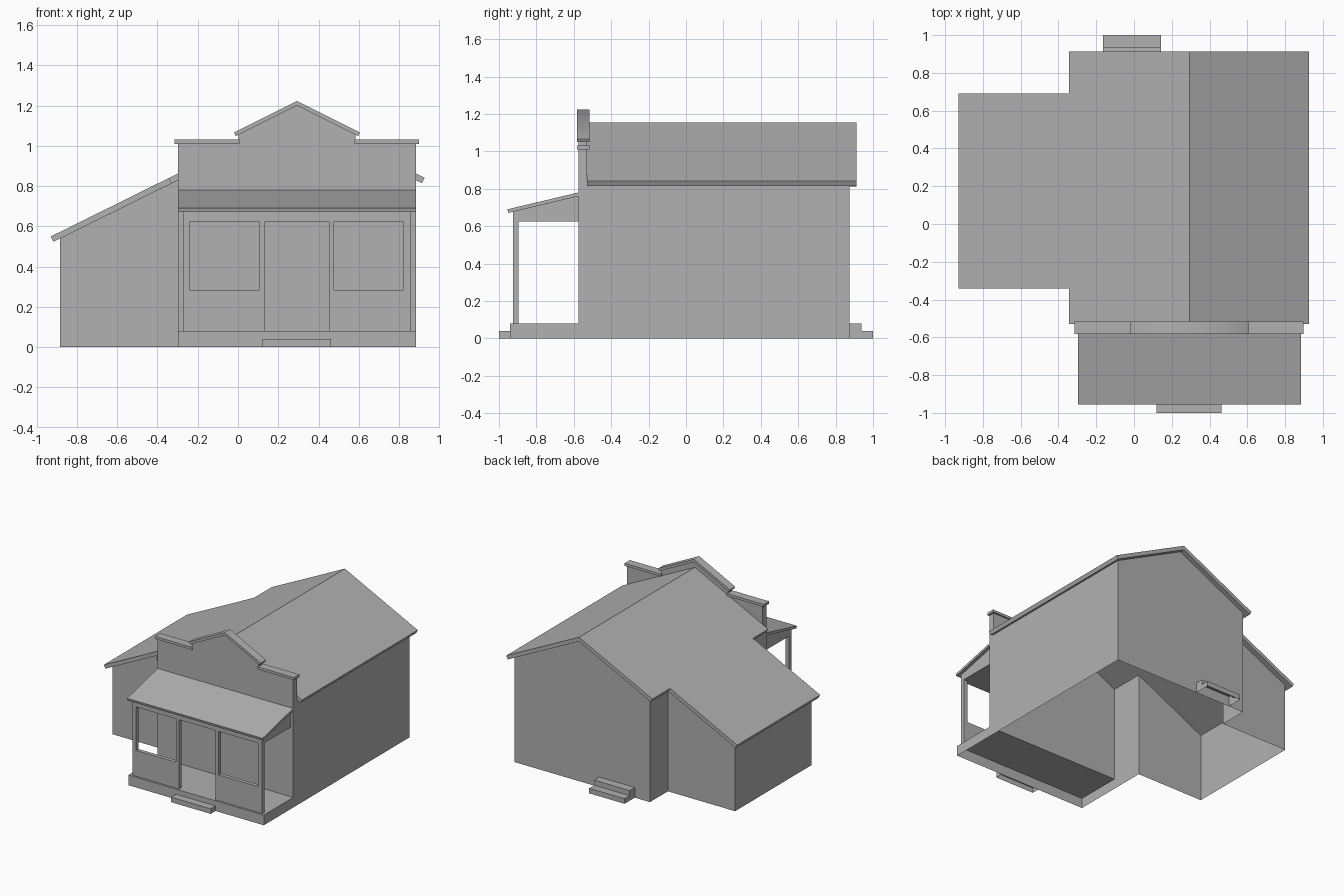
import bpy, bmesh, math
from mathutils import Vector

if "Cube" in bpy.data.objects:
    bpy.data.objects.remove(bpy.data.objects["Cube"])

RIDGE_X, RIDGE_Z, SLOPE = 0.293, 1.155, 0.495
X0, X1, FRONT, BACK = -0.297, 0.883, -0.575, 0.873

grey = bpy.data.materials.new("dark_grey")
grey.diffuse_color = (0.44, 0.44, 0.44, 1)
grey.use_nodes = True
grey.node_tree.nodes["Principled BSDF"].inputs["Base Color"].default_value = grey.diffuse_color


def finish(name, bm, recalc=True, drop=()):
    """Make the object, leaving out faces that point along a drop direction."""
    if recalc:
        bmesh.ops.recalc_face_normals(bm, faces=bm.faces)
    bm.normal_update()
    unwanted = [f for f in bm.faces if any(f.normal.dot(Vector(d)) > 0.8 for d in drop)]
    bmesh.ops.delete(bm, geom=unwanted, context='FACES')
    mesh = bpy.data.meshes.new(name)
    bm.to_mesh(mesh)
    bm.free()
    mesh.materials.append(grey)
    ob = bpy.data.objects.new(name, mesh)
    bpy.context.collection.objects.link(ob)
    return ob


def prism(name, profile, lo, hi, axis='y', drop=()):
    """Extrude an (a, z) profile along x or y."""
    bm = bmesh.new()
    place = (lambda a, z, t: (a, t, z)) if axis == 'y' else (lambda a, z, t: (t, a, z))
    face = bm.faces.new([bm.verts.new(place(a, z, lo)) for a, z in profile])
    ext = bmesh.ops.extrude_face_region(bm, geom=[face], use_keep_orig=True)
    verts = [g for g in ext['geom'] if isinstance(g, bmesh.types.BMVert)]
    bmesh.ops.translate(bm, verts=verts, vec=Vector(place(0, 0, hi - lo)))
    return finish(name, bm, drop=drop)


def box(name, x0, x1, y0, y1, z0, z1, drop=()):
    return prism(name, [(x0, z0), (x1, z0), (x1, z1), (x0, z1)], y0, y1, drop=drop)


def slope_pts(x, apex, slope, thick):
    """Top and square-cut underside point of a gable slab ending at x."""
    side = 1 if x > RIDGE_X else -1
    n = Vector((-side * slope, -1)).normalized() * thick
    z = apex - abs(x - RIDGE_X) * slope
    return (x, z), (x + n.x, z + n.y)


def gable(left, right, apex, slope, thick):
    lt, lb = slope_pts(left, apex, slope, thick)
    rt, rb = slope_pts(right, apex, slope, thick)
    drop = thick * (1 + slope * slope) ** 0.5
    return [lt, lb, (RIDGE_X, apex - drop), rb, rt, (RIDGE_X, apex)]


def under(x):
    """Height of the roof underside."""
    return RIDGE_Z - 0.0335 - abs(x - RIDGE_X) * SLOPE


DOWN, REAR, FWD = (0, 0, -1), (0, 1, 0), (0, -1, 0)

# House walls: thin shell, open below, tops following the roof underside
plan = [(X1, FRONT), (X1, BACK), (RIDGE_X, BACK), (X0, BACK), (X0, 0.65),
        (-0.883, 0.65), (-0.883, -0.30), (X0, -0.30), (X0, FRONT)]
bm = bmesh.new()
low = [bm.verts.new((x, y, 0)) for x, y in plan]
top = [bm.verts.new((x, y, under(x))) for x, y in plan]
for i in range(len(plan) - 1):
    bm.faces.new((low[i], low[i + 1], top[i + 1], top[i]))
bmesh.ops.dissolve_limit(bm, angle_limit=0.01, verts=bm.verts, edges=bm.edges)
finish("house_walls", bm, recalc=False)

# Front wall above the deck, rising into a stepped gable
half = [(0.59, 1.01), (0.29, 1.01), (0.29, 1.055)]
crown = ([(RIDGE_X + x, z) for x, z in half] + [(RIDGE_X, 1.20)]
         + [(RIDGE_X - x, z) for x, z in reversed(half)])
bm = bmesh.new()
bm.faces.new([bm.verts.new((x, FRONT, z)) for x, z in [(X0, 0.08), (X1, 0.08)] + crown])
finish("front_wall", bm, recalc=False)

# Depth of the false front above the roof
prism("false_front_back", [(X0, under(X0)), (RIDGE_X, under(RIDGE_X)), (X1, under(X1))] + crown,
      FRONT, -0.53, drop=[FWD])

# Main roof and lean-to roof in one continuous slope
prism("main_roof", gable(-0.345, 0.927, RIDGE_Z, SLOPE, 0.03), -0.53, 0.912)
a, b = slope_pts(-0.345, RIDGE_Z, SLOPE, 0.03)
c, d = slope_pts(-0.93, RIDGE_Z, SLOPE, 0.03)
prism("side_roof", [a, b, d, c], -0.341, 0.692)

# Trim on the false front, softly shaded over the peak
trim = prism("gable_trim", gable(-0.02, 0.606, 1.223, 0.5, 0.02), -0.583, -0.517)
trim.data.shade_smooth()
trim.data.set_sharp_from_angle(angle=math.radians(60))
box("left_cornice", -0.315, 0.008, -0.583, -0.517, 1.01, 1.03)
box("right_cornice", 0.578, 0.898, -0.583, -0.517, 1.01, 1.03)

# Porch deck and steps, hollow underneath
box("porch_deck", X0, X1, -0.94, FRONT, 0, 0.08, drop=[DOWN, REAR])
box("front_step", 0.118, 0.463, -1.0, -0.94, 0, 0.04, drop=[DOWN, REAR])
prism("back_steps", [(BACK, 0), (1.0, 0), (1.0, 0.04), (0.937, 0.04), (0.937, 0.08), (BACK, 0.08)],
      -0.165, 0.143, 'x', drop=[DOWN])

# Porch front screen: grid of cells with door and window openings left out
xs = [-0.272, -0.24, 0.108, 0.135, 0.451, 0.478, 0.823, 0.858]
zs = [0.08, 0.283, 0.625, 0.684]
openings = {(1, 1), (5, 1), (3, 0), (3, 1)}
bm = bmesh.new()
grid = [[bm.verts.new((x, -0.925, z)) for z in zs] for x in xs]
for i in range(len(xs) - 1):
    for k in range(len(zs) - 1):
        if (i, k) not in openings:
            bm.faces.new((grid[i][k], grid[i + 1][k], grid[i + 1][k + 1], grid[i][k + 1]))
screen = finish("porch_screen", bm, recalc=False)
solid = screen.modifiers.new("thickness", 'SOLIDIFY')
solid.thickness = 0.03
solid.offset = -1

# Porch roof and the boxed-in ceiling under it
prism("porch_roof", [(-0.955, 0.69), (-0.95, 0.671), (FRONT, 0.76), (FRONT, 0.78)],
      X0, X1, 'x')
prism("porch_ceiling", [(-0.895, 0.625), (FRONT, 0.625), (FRONT, 0.76), (-0.895, 0.684)],
      -0.272, 0.858, 'x')
